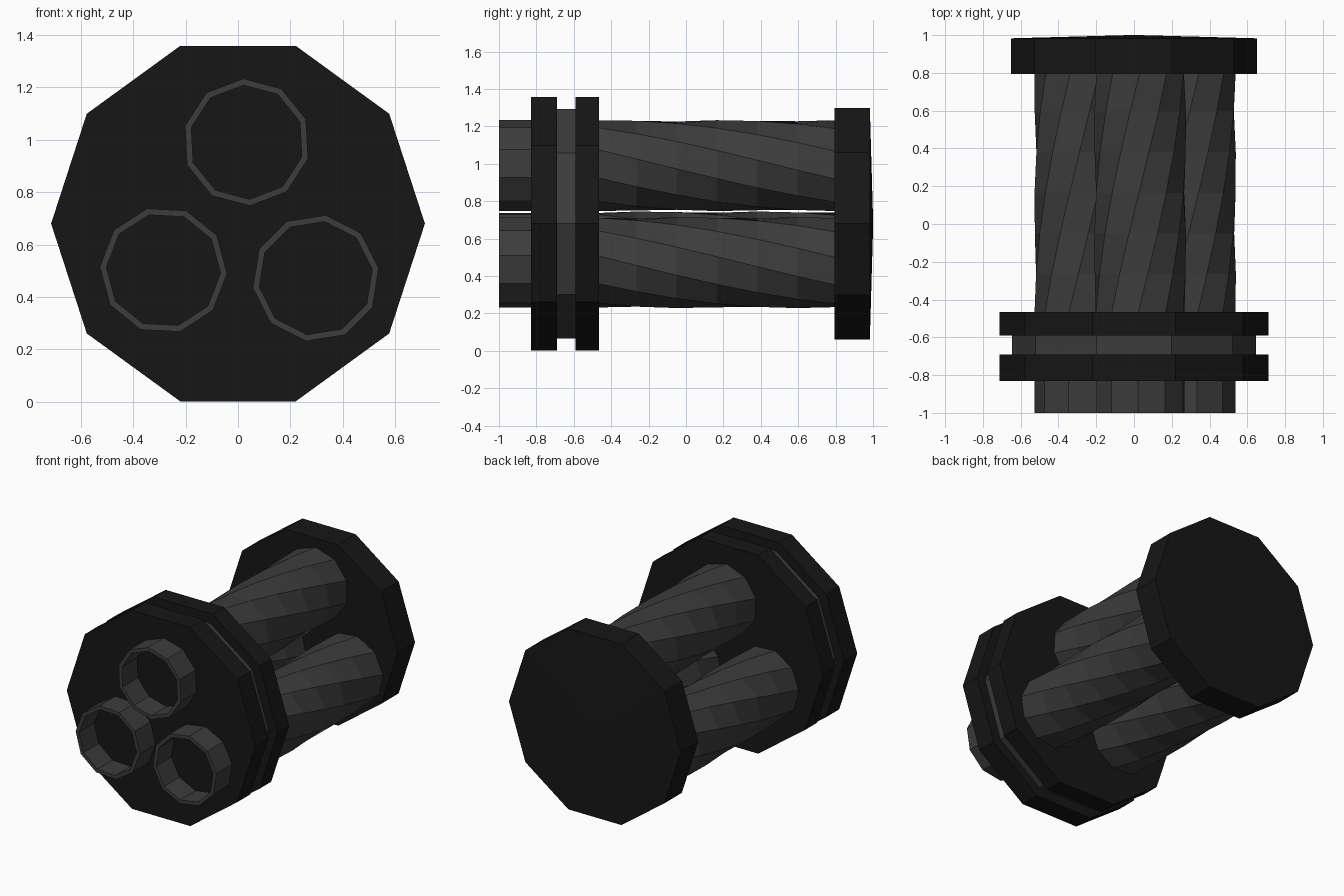
import bpy
from math import sin, cos, radians

if "Cube" in bpy.data.objects:
    bpy.data.objects.remove(bpy.data.objects["Cube"])

N = 10                     # sides of every round part
HUB = (0.0, 0.68)          # axis of the plates (x, z)
BUNDLE = (0.015, 0.655)    # axis of the barrel cluster


def material(name, v):
    m = bpy.data.materials.new(name)
    m.diffuse_color = (v, v, v, 1)
    m.use_nodes = True
    m.node_tree.nodes["Principled BSDF"].inputs["Base Color"].default_value = m.diffuse_color
    return m


black = material("black_metal", 0.008)
grey = material("grey_metal", 0.045)


def lathe(name, centre, stations, mat):
    """Ten-sided loft along y; stations are (y, radius, angle in degrees)."""
    verts, faces = [], []
    for y, r, a in stations:
        for i in range(N):
            t = radians(a + 360 * i / N)
            verts.append((centre[0] + r * cos(t), y, centre[1] + r * sin(t)))
    for s in range(len(stations) - 1):
        for i in range(N):
            j = (i + 1) % N
            a, b = s * N, (s + 1) * N
            faces.append((a + i, b + i, b + j, a + j))
    faces.append(tuple(range(N)))
    faces.append(tuple(reversed(range(len(verts) - N, len(verts)))))
    me = bpy.data.meshes.new(name)
    me.from_pydata(verts, [], faces)
    me.materials.append(mat)
    ob = bpy.data.objects.new(name, me)
    bpy.context.collection.objects.link(ob)
    return ob


# Front clamp: two plates with a narrower spacer between them
lathe("front_plate", HUB, [(-0.83, 0.713, 0), (-0.69, 0.713, 0)], black)
lathe("plate_spacer", HUB, [(-0.70, 0.645, 0), (-0.58, 0.645, 0)], grey)
lathe("middle_plate", HUB, [(-0.59, 0.713, 0), (-0.465, 0.713, 0)], black)

# Rear plate with a very shallow raised centre
lathe("rear_plate", HUB, [(0.795, 0.65, 0), (0.983, 0.65, 0), (1.0, 0.03, 0)], black)

# Three barrels: open straight muzzle, then a twisted body behind the clamp
R, BORE, TWIST, STEPS = 0.243, 0.218, -75, 6
for k, side in enumerate(("top", "left", "right")):
    ang = 87 + 120 * k
    c = (BUNDLE[0] + 0.336 * cos(radians(ang)), BUNDLE[1] + 0.336 * sin(radians(ang)))
    ph = ang + 6
    lathe("muzzle_" + side, c, [(-0.825, BORE, ph), (-1.0, BORE, ph),
                                (-1.0, R, ph), (-0.80, R, ph)], grey).data.polygons[-2].material_index = 0
    # dark floor of the bore
    lathe("bore_floor_" + side, c, [(-0.835, BORE, ph), (-0.82, BORE, ph)], black)
    body = [(-0.48 + 1.29 * s / STEPS, R, ph + TWIST * s / STEPS) for s in range(STEPS + 1)]
    lathe("barrel_" + side, c, body, grey)
